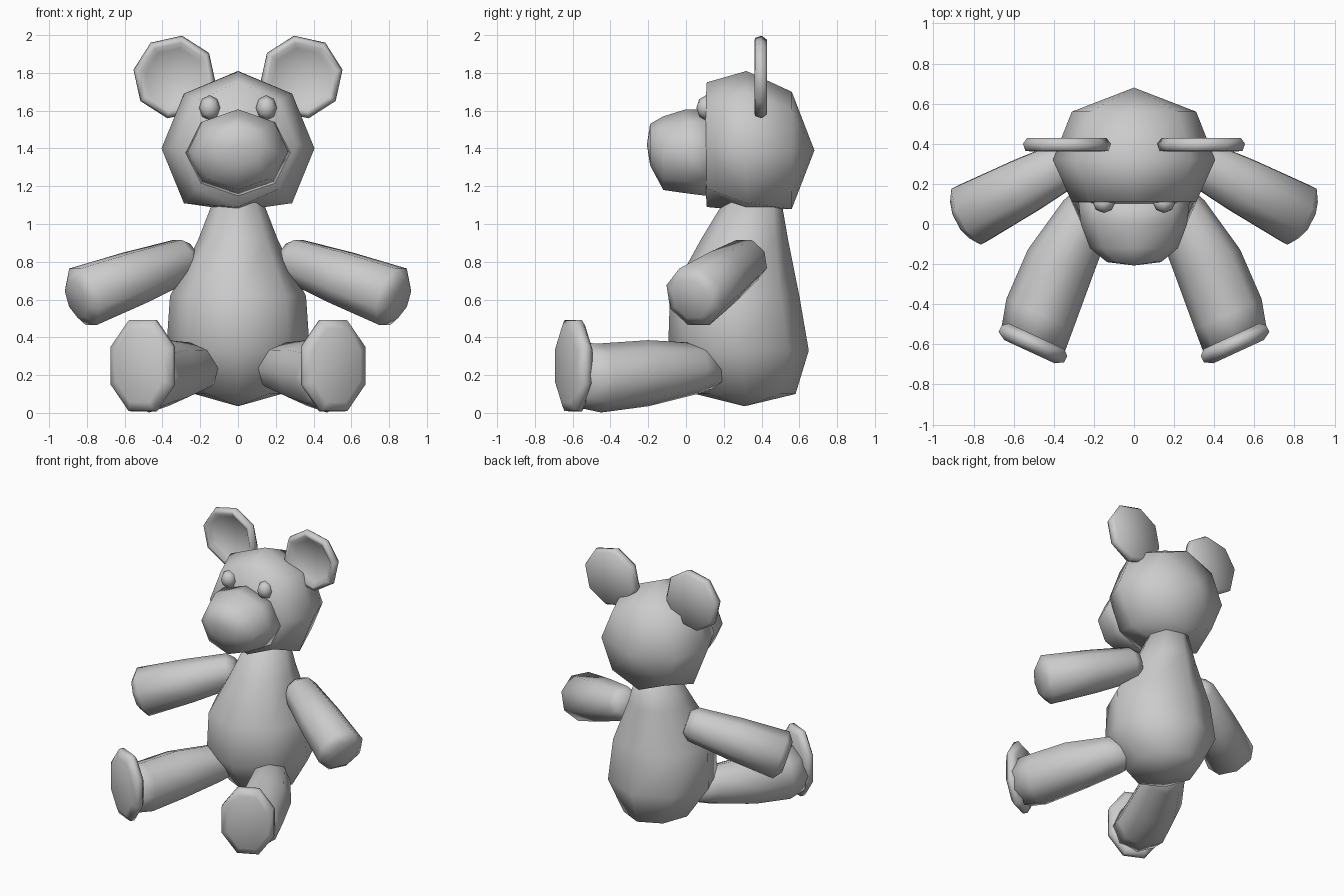
import bpy, bmesh
from math import cos, sin, pi, radians
from mathutils import Vector

if "Cube" in bpy.data.objects:
    bpy.data.objects.remove(bpy.data.objects["Cube"])

X, Y, Z = Vector((1, 0, 0)), Vector((0, 1, 0)), Vector((0, 0, 1))


def loft(name, rings, u, v, side=1, phase=0.0, floor=0.0, n=8):
    """Skin n-sided rings (centre, radius along u, radius along v); side=-1 mirrors in x."""
    bm = bmesh.new()
    rows = []
    for c, ru, rv in rings:
        row = []
        for i in range(n):
            a = phase + 2 * pi * i / n
            p = Vector(c) + u * (ru * cos(a)) + v * (rv * sin(a))
            row.append(bm.verts.new((p.x * side, p.y, max(p.z, floor))))
        rows.append(row)
    for a, b in zip(rows, rows[1:]):
        for i in range(n):
            j = (i + 1) % n
            bm.faces.new((a[i], a[j], b[j], b[i]))
    for row, ring in ((rows[0], rings[0]), (rows[-1], rings[-1])):
        if ring[1] > 0:
            bm.faces.new(row)
    bmesh.ops.remove_doubles(bm, verts=bm.verts, dist=1e-4)
    bmesh.ops.recalc_face_normals(bm, faces=bm.faces)
    for f in bm.faces:
        f.smooth = True
    me = bpy.data.meshes.new(name)
    bm.to_mesh(me)
    bm.free()
    ob = bpy.data.objects.new(name, me)
    bpy.context.collection.objects.link(ob)
    return ob


# Pear-shaped body: z, front y, back y, half width
body = [(.035, .31, .31, 0), (.10, .05, .58, .23), (.33, -.095, .65, .38),
        (.62, -.085, .60, .36), (.92, .08, .54, .21), (1.15, .22, .50, .12)]
loft("body", [((0, (f + b) / 2, z), w, (b - f) / 2) for z, f, b, w in body], X, Y)

# Head, flattened under the chin
loft("head", [((0, .68, 1.39), 0, 0), ((0, .56, 1.39), .31, .31),
              ((0, .32, 1.40), .405, .41), ((0, .11, 1.42), .31, .33),
              ((0, .09, 1.40), 0, 0)], X, Z, floor=1.07)

# Snout tapering to a blunt nose
loft("snout", [((0, .14, 1.375), .28, .23), ((0, 0, 1.385), .265, .222),
               ((0, -.12, 1.375), .22, .195), ((0, -.19, 1.42), .135, .11),
               ((0, -.207, 1.42), 0, 0)], X, Z)

arm_dir = Vector((.57, -.30, -.21)).normalized()
arm_u = arm_dir.cross(Z).normalized()
arm_v = arm_u.cross(arm_dir)
leg_dir = Vector((.42, -.91, 0)).normalized()
leg_u = leg_dir.cross(Z)
hand = Vector((.82, .045, .615))
sole = Vector((.505, -.60, .25))

for side, tag in ((1, "right"), (-1, "left")):
    # Dished round ear
    ear = [(.425, 0), (.43, .20), (.40, .222), (.365, .21), (.362, .185), (.39, .155), (.395, 0)]
    loft("ear_" + tag, [((.335, y, 1.778), r, r) for y, r in ear], X, Z, side, radians(10))
    # Bead eye
    eye = [(-.05, 0), (-.035, .7), (0, 1), (.035, .7), (.05, 0)]
    loft("eye_" + tag, [((.15, .105 + y, 1.615), .056 * r, .066 * r) for y, r in eye],
         X, Z, side)
    # Outstretched arm with a blunt paw
    arm = [(-.68, .08), (-.63, .12), (-.33, .15), (0, .17), (.045, .11)]
    loft("arm_" + tag, [(hand + arm_dir * t, r, r) for t, r in arm],
         arm_u, arm_v, side, pi / 8)
    # Plump leg stretched forward
    leg = [((.17, .17, .23), .09), ((.23, .06, .235), .135), ((.37, -.20, .21), .175),
           ((.47, -.45, .185), .183), ((.505, -.58, .20), .17)]
    loft("leg_" + tag, [(c, r, r) for c, r in leg], leg_u, Z, side)
    # Upright foot pad
    foot = [(-.045, .165, .225), (-.02, .195, .262), (.015, .195, .26), (.04, .15, .21)]
    loft("foot_" + tag, [(sole + leg_dir * t, a, b) for t, a, b in foot],
         leg_u, Z, side, pi / 8)
